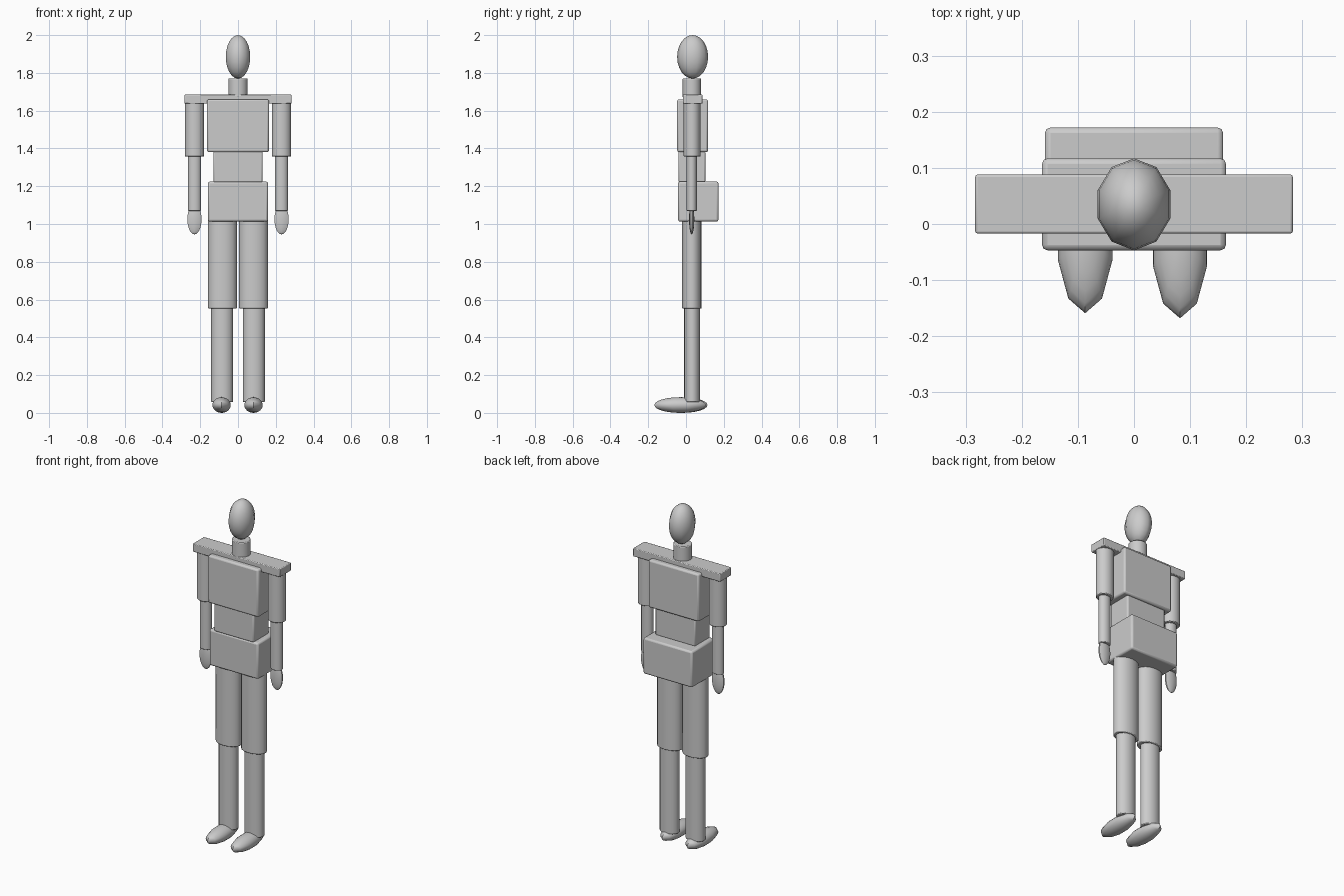
import bpy
import bmesh
import math
from mathutils import Matrix, Vector

cube = bpy.data.objects.get("Cube")
if cube:
    bpy.data.objects.remove(cube, do_unlink=True)

# One plain grey for the whole figure
grey = bpy.data.materials.new("plain_grey")
grey.use_nodes = True
COLOUR = (0.6, 0.6, 0.6, 1)
grey.diffuse_color = COLOUR
grey.node_tree.nodes["Principled BSDF"].inputs["Base Color"].default_value = COLOUR


def part(name, shape, low, high, bevel=0.0):
    """Make a box, cylinder or ellipsoid that fills the bounds low..high."""
    low, high = Vector(low), Vector(high)
    bm = bmesh.new()
    if shape == "box":
        bmesh.ops.create_cube(bm, size=1)
    elif shape == "cylinder":
        bmesh.ops.create_cone(bm, cap_ends=True, segments=16,
                              radius1=0.5, radius2=0.5, depth=1)
    else:
        bmesh.ops.create_uvsphere(bm, u_segments=10, v_segments=12, radius=0.5)
    size = high - low
    bm.transform(Matrix.Translation((low + high) / 2) @ Matrix.Diagonal(size).to_4x4())
    mesh = bpy.data.meshes.new(name)
    bm.to_mesh(mesh)
    bm.free()
    mesh.materials.append(grey)
    obj = bpy.data.objects.new(name, mesh)
    bpy.context.collection.objects.link(obj)
    if bevel:
        mod = obj.modifiers.new("soft_edges", "BEVEL")
        mod.width = bevel
        mod.segments = 2
        mod.limit_method = "ANGLE"
        mod.angle_limit = math.radians(40)
    bpy.ops.object.select_all(action="DESELECT")
    obj.select_set(True)
    bpy.context.view_layer.objects.active = obj
    bpy.ops.object.shade_smooth_by_angle(angle=math.radians(50))
    return obj


def pair(name, shape, inner, outer, y, z, bevel=0.0):
    """Make a left part on +x and its mirror on -x."""
    part("left_" + name, shape, (inner, y[0], z[0]), (outer, y[1], z[1]), bevel)
    part("right_" + name, shape, (-outer, y[0], z[0]), (-inner, y[1], z[1]), bevel)


# Head, neck and torso
part("head", "ball", (-0.068, -0.047, 1.77), (0.068, 0.117, 2.0))
part("neck", "cylinder", (-0.051, -0.018, 1.67), (0.051, 0.08, 1.77), 0.004)
part("shoulder_bar", "box", (-0.283, -0.017, 1.637), (0.283, 0.088, 1.685), 0.004)
part("chest", "box", (-0.164, -0.047, 1.38), (0.164, 0.117, 1.66), 0.01)
part("abdomen", "box", (-0.13, -0.04, 1.22), (0.13, 0.102, 1.385), 0.008)
part("hips", "box", (-0.159, -0.042, 1.013), (0.159, 0.172, 1.225), 0.01)

# Arms
pair("upper_arm", "cylinder", 0.179, 0.281, (-0.012, 0.077), (1.357, 1.65), 0.004)
pair("forearm", "cylinder", 0.195, 0.265, (0.003, 0.058), (1.07, 1.37), 0.003)
pair("hand", "ball", 0.191, 0.27, (0.016, 0.044), (0.945, 1.105))

# Legs
pair("thigh", "cylinder", 0.005, 0.159, (-0.021, 0.083), (0.553, 1.03), 0.004)
pair("shin", "cylinder", 0.026, 0.142, (-0.01, 0.075), (0.058, 0.57), 0.004)

# Feet, the left one set slightly further forward
part("left_foot", "ball", (0.031, -0.168, 0), (0.133, 0.105, 0.083))
part("right_foot", "ball", (-0.138, -0.159, 0), (-0.036, 0.114, 0.083))
